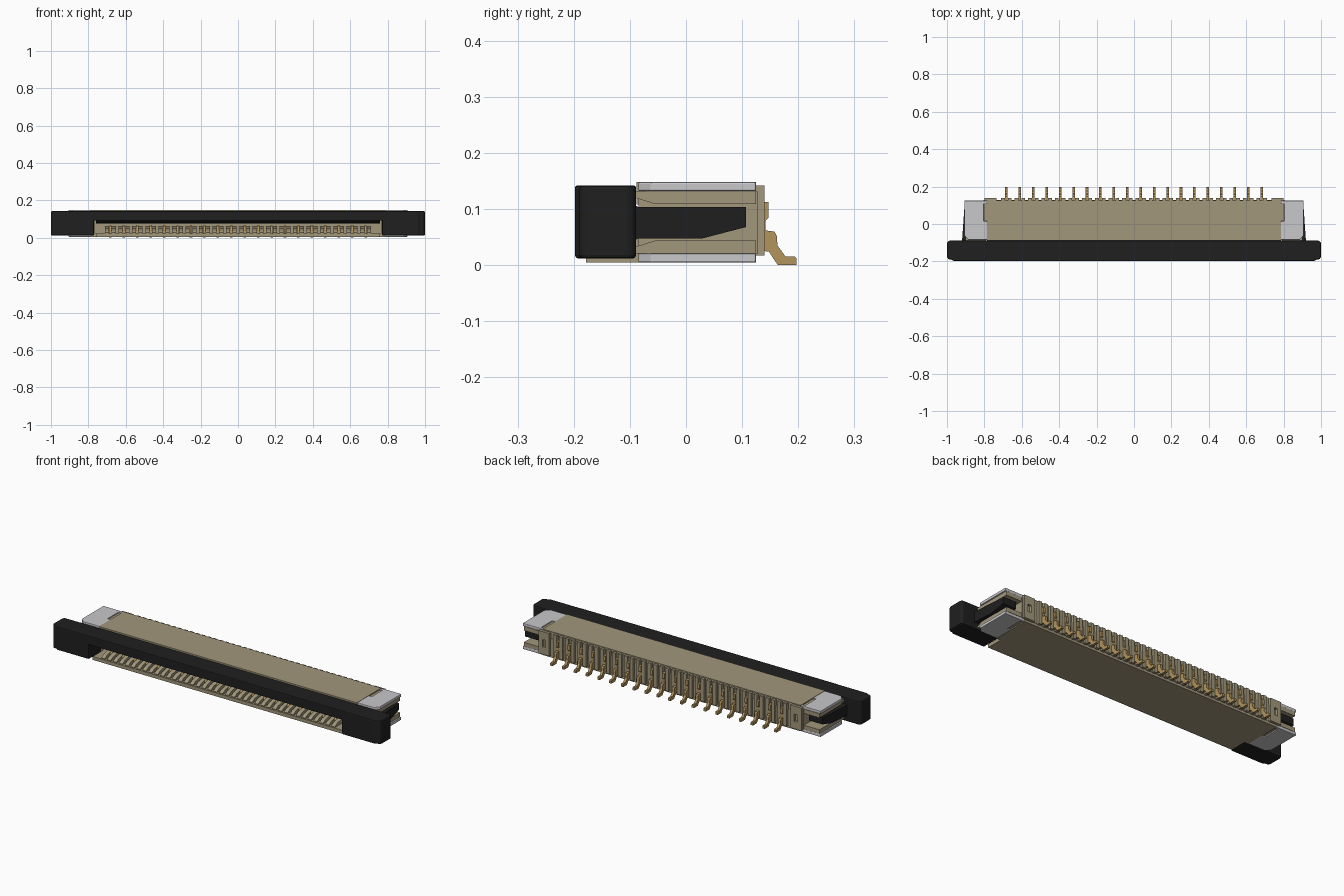
import bpy, bmesh


def material(name, rgb):
    m = bpy.data.materials.new(name)
    m.diffuse_color = (*rgb, 1)
    return m


BEIGE = material("beige plastic", (0.36, 0.31, 0.20))
BLACK = material("black plastic", (0.014, 0.014, 0.014))
METAL = material("tinned metal", (0.58, 0.58, 0.60))
GOLD = material("gold contact", (0.45, 0.30, 0.11))


def box(x0, x1, y0, y1, z0, z1):
    return ("x", [(y0, z0), (y1, z0), (y1, z1), (y0, z1)], x0, x1)


def part(name, mat, prisms, bevel=0.0, mirror=False, segments=2):
    """One object made of extruded profiles: (axis, 2D points, start, end)."""
    bm = bmesh.new()
    place = {"x": lambda u, v, t: (t, u, v),
             "y": lambda u, v, t: (u, t, v),
             "z": lambda u, v, t: (u, v, t)}
    for axis, pts, a, b in prisms:
        lo = [bm.verts.new(place[axis](u, v, a)) for u, v in pts]
        hi = [bm.verts.new(place[axis](u, v, b)) for u, v in pts]
        bm.faces.new(lo)
        bm.faces.new(hi[::-1])
        n = len(pts)
        for i in range(n):
            j = (i + 1) % n
            bm.faces.new((lo[j], lo[i], hi[i], hi[j]))
    bmesh.ops.recalc_face_normals(bm, faces=bm.faces)
    me = bpy.data.meshes.new(name)
    bm.to_mesh(me)
    bm.free()
    me.materials.append(mat)
    ob = bpy.data.objects.new(name, me)
    bpy.context.collection.objects.link(ob)
    if bevel:
        mod = ob.modifiers.new("bevel", "BEVEL")
        mod.width, mod.segments = bevel, segments
        mod.limit_method = "ANGLE"
    if mirror:
        ob.modifiers.new("mirror", "MIRROR")
    return ob


PITCH = 0.0718
pins = [(i - 9.5) * PITCH for i in range(20)]
ribs = [(i - 20) * PITCH / 2 + s for i in range(0, 41) for s in (PITCH / 4,)][:-1]

# Housing: plates around a slot open at the front
part("housing_base", BEIGE, [box(-0.76, 0.76, -0.178, -0.085, 0.005, 0.024),
                             box(-0.785, 0.785, -0.085, 0.125, 0.005, 0.024)])
part("housing_top", BEIGE, [box(-0.785, 0.785, -0.088, 0.125, 0.108, 0.148)])
part("housing_back_wall", BEIGE, [box(-0.785, 0.785, 0.05, 0.127, 0.02, 0.11)])
part("housing_side_wall", BEIGE, [box(0.765, 0.805, -0.085, 0.127, 0.02, 0.131)], mirror=True)

# Comb ribs guiding the contacts, front lip and back
part("front_ribs", BEIGE,
     [("x", [(-0.174, 0.02), (0.05, 0.02), (0.05, 0.06), (-0.10, 0.052), (-0.155, 0.04), (-0.174, 0.028)],
       x - 0.011, x + 0.011) for x in ribs])
part("back_ribs", BEIGE, [box(x - 0.010, x + 0.010, 0.12, 0.140, 0.017, 0.142) for x in ribs])

# Back end blocks with a small pocket in each
part("back_end_block", BEIGE, [
    box(0.735, 0.757, 0.12, 0.140, 0.017, 0.142),
    box(0.777, 0.80, 0.12, 0.140, 0.017, 0.142),
    box(0.757, 0.777, 0.12, 0.140, 0.017, 0.058),
    box(0.757, 0.777, 0.12, 0.140, 0.098, 0.142)], mirror=True)

# Side rails above and below the slider arm
part("side_rails", BEIGE, [
    ("x", [(-0.09, 0.120), (-0.055, 0.109), (0.125, 0.109), (0.125, 0.132), (-0.09, 0.132)], 0.79, 0.90),
    ("x", [(-0.09, 0.033), (-0.055, 0.044), (0.125, 0.044), (0.125, 0.021), (-0.09, 0.021)], 0.79, 0.90)],
    mirror=True)

# Metal hold-down plates, notched on the inner edge
plate = [(0.785, -0.085), (0.885, -0.085), (0.907, -0.062), (0.907, 0.125),
         (0.785, 0.125), (0.785, 0.11), (0.803, 0.11), (0.803, 0.015), (0.785, 0.015)]
part("upper_hold_down", METAL, [("z", plate, 0.132, 0.148)], bevel=0.003, mirror=True)
part("lower_hold_down", METAL, [("z", plate, 0.005, 0.021)], bevel=0.003, mirror=True)

# Notch filler between plates and housing
part("notch_tab", BEIGE, [box(0.78, 0.803, 0.015, 0.11, 0.128, 0.142),
                          box(0.78, 0.803, 0.015, 0.11, 0.011, 0.025)], mirror=True)

# Sliding lock: bridge with two deep ends
part("slider_bridge", BLACK, [box(-0.79, 0.79, -0.198, -0.089, 0.092, 0.142)], bevel=0.004)
part("slider_end", BLACK, [("z", [
    (0.77, -0.198), (0.965, -0.198), (0.975, -0.19), (0.99, -0.19), (1.0, -0.178),
    (1.0, -0.10), (0.99, -0.089), (0.77, -0.089)], 0.012, 0.142)], bevel=0.006, mirror=True)
part("slider_tongue", BLACK, [
    ("x", [(-0.185, 0.094), (-0.175, 0.083), (0.02, 0.075), (0.03, 0.085), (0.03, 0.104), (-0.185, 0.104)],
     -0.76, 0.76)])

# Slider arms with tapered tips
arm = part("slider_arm", BLACK, [
    ("x", [(-0.10, 0.040), (-0.085, 0.048), (0.03, 0.048), (0.107, 0.068), (0.107, 0.104),
           (-0.085, 0.104), (-0.10, 0.112)], 0.825, 0.92)])
for v in arm.data.vertices:
    if v.co.x > 0.9:
        v.co.x -= 0.07 * (v.co.y + 0.1)
arm.modifiers.new("mirror", "MIRROR")

# Contacts: back strip bending down to a solder foot, and a spring beam inside
foot = [(0.12, 0.113), (0.147, 0.113), (0.147, 0.085), (0.142, 0.080), (0.142, 0.062),
        (0.158, 0.060), (0.162, 0.052), (0.163, 0.035), (0.177, 0.016), (0.193, 0.016),
        (0.197, 0.012), (0.197, 0.0), (0.164, 0.0), (0.157, 0.010), (0.148, 0.024), (0.12, 0.028)]
part("contact_feet", GOLD, [("x", foot, x - 0.007, x + 0.007) for x in pins])
beam = [(-0.13, 0.024), (0.05, 0.024), (0.05, 0.05), (-0.08, 0.05), (-0.10, 0.066), (-0.115, 0.062), (-0.13, 0.04)]
part("contact_beams", GOLD, [("x", beam, x - 0.006, x + 0.006) for x in pins])
